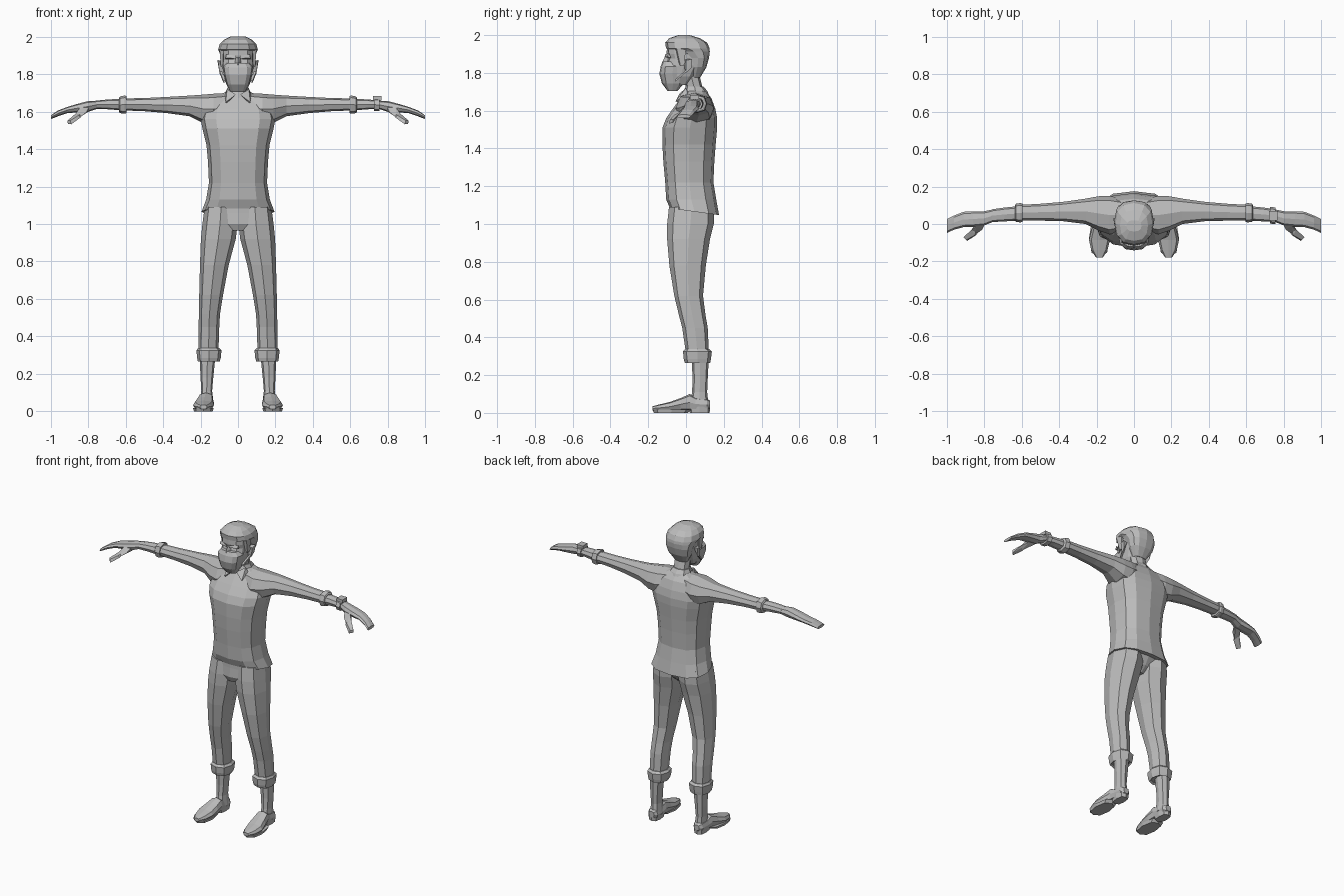
import bpy, bmesh, math

grey = bpy.data.materials.new("plain grey")
grey.diffuse_color = (0.5, 0.5, 0.5, 1)


def finish(name, bm, mirror=False):
    bmesh.ops.recalc_face_normals(bm, faces=bm.faces)
    me = bpy.data.meshes.new(name)
    bm.to_mesh(me)
    bm.free()
    me.materials.append(grey)
    ob = bpy.data.objects.new(name, me)
    bpy.context.collection.objects.link(ob)
    if mirror:
        ob.modifiers.new("mirror", 'MIRROR')
    return ob


def loft(name, axis, rings, n=8, power=0.8, mirror=False, tilt=0.0):
    """Skin rounded rings given as (position, u_min, u_max, v_min, v_max)."""
    bm = bmesh.new()
    loops = []
    for i, (p, u0, u1, v0, v1) in enumerate(rings):
        loop = []
        for k in range(n):
            a = 2 * math.pi * k / n
            c, s = round(math.cos(a), 6), round(math.sin(a), 6)
            cu = math.copysign(abs(c) ** power, c)
            sv = math.copysign(abs(s) ** power, s)
            u = (u0 + u1) / 2 + cu * (u1 - u0) / 2
            v = (v0 + v1) / 2 + sv * (v1 - v0) / 2
            q = p - tilt * sv if i == 0 else p
            co = {'z': (u, v, q), 'x': (q, u, v), 'y': (u, q, v)}[axis]
            loop.append(bm.verts.new(co))
        loops.append(loop)
    for a, b in zip(loops, loops[1:]):
        for k in range(n):
            bm.faces.new((a[k], a[(k + 1) % n], b[(k + 1) % n], b[k]))
    bm.faces.new(loops[0])
    bm.faces.new(loops[-1])
    return finish(name, bm, mirror)


def solid(name, points, mirror=False):
    """Convex solid around a few points."""
    bm = bmesh.new()
    for p in points:
        bm.verts.new(p)
    bmesh.ops.convex_hull(bm, input=bm.verts)
    return finish(name, bm, mirror)


# Shirt body with a tilted hem
loft("shirt", 'z', [
    (1.065, -.195, .195, -.085, .175), (1.13, -.17, .17, -.105, .16),
    (1.22, -.155, .155, -.11, .145), (1.33, -.16, .16, -.12, .15),
    (1.42, -.168, .168, -.125, .157), (1.51, -.19, .19, -.125, .165),
    (1.56, -.20, .20, -.105, .165), (1.61, -.19, .19, -.07, .155),
    (1.665, -.14, .14, -.03, .135), (1.705, -.065, .065, 0, .105)],
    n=12, power=.78, tilt=.018)

# Sleeves and forearms
loft("sleeve", 'x', [
    (.04, -.03, .13, 1.56, 1.70), (.13, -.055, .15, 1.53, 1.695),
    (.19, -.035, .148, 1.54, 1.69), (.26, .0, .135, 1.575, 1.685),
    (.38, .015, .118, 1.592, 1.678), (.50, .018, .108, 1.602, 1.672),
    (.61, .018, .102, 1.606, 1.670)], mirror=True)
loft("sleeve_cuff", 'x', [
    (.595, .012, .108, 1.592, 1.682), (.605, .008, .112, 1.588, 1.686),
    (.63, .012, .108, 1.592, 1.680), (.635, .018, .098, 1.60, 1.672)],
    mirror=True)
loft("forearm", 'x', [
    (.61, .018, .096, 1.605, 1.668), (.69, .014, .088, 1.612, 1.665),
    (.76, .010, .078, 1.615, 1.658)], mirror=True)

# Hands: mitten shape with a separate thumb
loft("hand", 'x', [
    (.75, .012, .078, 1.615, 1.658), (.80, -.008, .068, 1.598, 1.656),
    (.86, -.015, .068, 1.595, 1.640), (.91, -.017, .065, 1.592, 1.625),
    (.96, -.03, .045, 1.575, 1.606), (.998, -.048, .026, 1.560, 1.580)],
    mirror=True)
solid("thumb", [
    (.79, .02, 1.605), (.79, .01, 1.635), (.84, .01, 1.60), (.84, -.01, 1.625),
    (.81, -.03, 1.595), (.85, -.06, 1.565), (.87, -.035, 1.585)], mirror=True)
solid("thumb_tip", [
    (.84, -.058, 1.568), (.84, -.03, 1.59), (.85, -.06, 1.58), (.865, -.03, 1.59),
    (.89, -.09, 1.532), (.908, -.07, 1.535), (.895, -.085, 1.552),
    (.91, -.07, 1.552)], mirror=True)

# Wristwatch on one arm
loft("watch_band", 'x', [
    (.725, .002, .092, 1.602, 1.672), (.755, 0, .088, 1.602, 1.668)])
solid("watch_face", [(x, y, z) for x in (.72, .765) for y in (.02, .07)
                     for z in (1.66, 1.682)])

# Trousers
loft("trouser_hips", 'z', [
    (.965, -.045, .045, -.075, .07), (1.0, -.11, .11, -.09, .11),
    (1.06, -.175, .175, -.085, .145), (1.10, -.165, .165, -.085, .14)],
    n=12)
loft("trouser_leg", 'z', [
    (.30, .105, .21, .002, .122), (.45, .10, .21, -.02, .115),
    (.52, .096, .209, -.038, .103), (.62, .08, .207, -.062, .09),
    (.78, .05, .203, -.088, .105), (.92, .012, .198, -.10, .127),
    (1.0, .002, .19, -.10, .147), (1.09, .002, .178, -.09, .15)],
    power=.85, mirror=True)
loft("trouser_cuff", 'z', [
    (.275, .105, .212, .005, .122), (.265, .098, .214, -.006, .128),
    (.285, .092, .218, -.012, .132), (.325, .088, .222, -.016, .137),
    (.338, .10, .214, -.004, .124)], mirror=True)

# Shins and shoes
loft("shin", 'z', [
    (.04, .13, .20, .02, .12), (.11, .138, .196, .032, .112),
    (.18, .132, .20, .035, .115), (.28, .122, .204, .03, .12)], mirror=True)
loft("shoe", 'y', [
    (.128, .148, .188, .025, .065), (.11, .133, .204, .012, .075),
    (.05, .132, .208, .012, .082), (.02, .131, .212, .012, .10),
    (-.03, .128, .226, .012, .078), (-.085, .128, .24, .008, .058),
    (-.14, .142, .228, .008, .045), (-.178, .165, .203, .012, .035)],
    power=.7, mirror=True)
loft("sole", 'z', [
    (0, .135, .235, -.17, .01), (.018, .13, .24, -.178, .03)], mirror=True)
loft("heel", 'z', [
    (0, .138, .20, .02, .125), (.035, .133, .205, .015, .128)],
    power=.6, mirror=True)

# Neck and collar
loft("neck", 'z', [
    (1.66, -.06, .06, .0, .115), (1.72, -.05, .05, .0, .088),
    (1.80, -.052, .052, -.02, .068)])
loft("collar", 'z', [
    (1.675, -.075, .075, -.03, .12), (1.705, -.066, .066, -.012, .112),
    (1.728, -.056, .056, -.002, .092)], tilt=-.015)
solid("collar_point", [
    (.058, .0, 1.72), (.07, .01, 1.69), (.066, -.055, 1.65),
    (.012, -.035, 1.69), (.058, .01, 1.70), (.06, -.045, 1.645)], mirror=True)

# Head, nose, brow and ears
loft("face", 'z', [
    (1.735, -.05, .05, -.09, .01), (1.78, -.072, .072, -.108, .05),
    (1.84, -.084, .084, -.108, .085), (1.875, -.085, .085, -.096, .10),
    (1.90, -.086, .086, -.103, .10), (1.95, -.085, .085, -.10, .10)],
    n=12, power=.75)
solid("nose", [(-.012, -.095, 1.89), (.012, -.095, 1.89), (-.02, -.095, 1.84),
               (.02, -.095, 1.84), (0, -.112, 1.885), (0, -.13, 1.85)])
solid("brow", [(.012, -.095, 1.882), (.012, -.113, 1.884), (.012, -.11, 1.898),
               (.066, -.08, 1.88), (.066, -.10, 1.885), (.064, -.09, 1.905)],
      mirror=True)
solid("ear", [(.078, -.005, 1.81), (.078, -.015, 1.87), (.08, .03, 1.87),
              (.098, .0, 1.80), (.106, .0, 1.865), (.11, .033, 1.875),
              (.102, .028, 1.825)], mirror=True)

# Face mask with ear straps
loft("mask", 'z', [
    (1.705, -.04, .04, -.098, -.045), (1.745, -.062, .062, -.128, -.01),
    (1.795, -.076, .076, -.141, .0), (1.835, -.082, .082, -.134, -.005),
    (1.86, -.06, .06, -.122, -.03)], n=12, power=.72)
for zf, zb in ((1.835, 1.865), (1.76, 1.815)):
    solid("mask_strap", [(x, y, z + d) for x0, y, z in
                         ((.066, -.055, zf), (.088, .005, zb))
                         for x in (x0, x0 + .012) for d in (-.006, .006)],
          mirror=True)

# Hair with an overhanging fringe and sideburns
loft("hair", 'z', [
    (1.775, -.045, .045, .02, .075), (1.83, -.08, .08, .015, .108),
    (1.88, -.092, .092, .005, .122), (1.912, -.098, .098, -.04, .126),
    (1.93, -.106, .106, -.106, .125), (1.96, -.098, .098, -.11, .112),
    (1.983, -.075, .075, -.09, .075), (2.0, -.04, .04, -.04, .02)],
    n=12, power=.8)
solid("sideburn", [(.078, -.055, 1.93), (.098, -.05, 1.93), (.098, .0, 1.93),
                   (.08, .0, 1.93), (.08, -.035, 1.84), (.092, -.03, 1.84),
                   (.092, -.01, 1.84), (.08, -.01, 1.84)], mirror=True)
